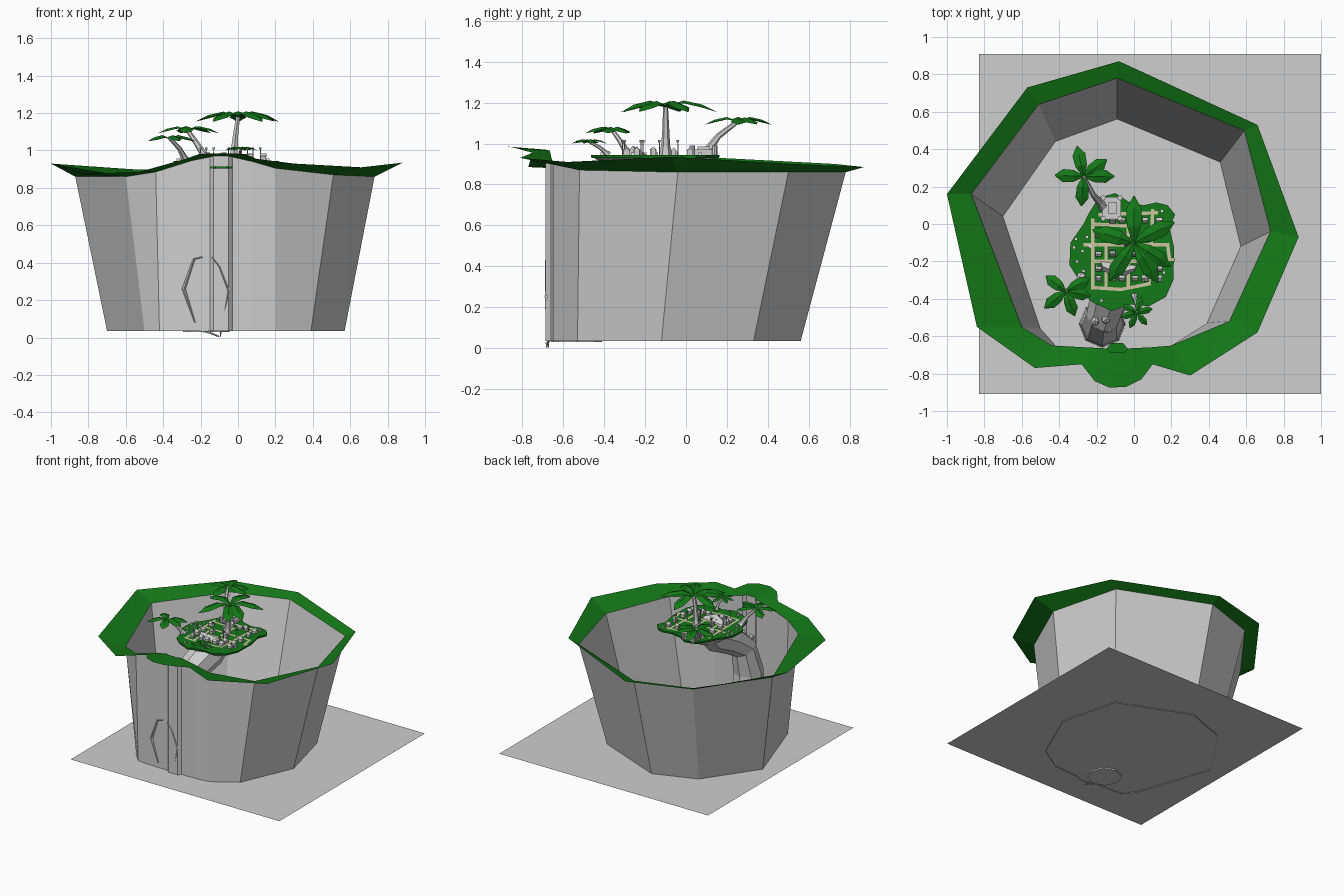
import bpy, bmesh, math, random
from mathutils import Vector, Matrix

if "Cube" in bpy.data.objects:
    bpy.data.objects.remove(bpy.data.objects["Cube"])

random.seed(4)


def material(name, rgb):
    m = bpy.data.materials.new(name)
    m.diffuse_color = (*rgb, 1)
    m.use_nodes = True
    m.node_tree.nodes["Principled BSDF"].inputs["Base Color"].default_value = m.diffuse_color
    return m


ROCK = material("grey rock", (0.62, 0.62, 0.62))
GREEN = material("leaf green", (0.007, 0.19, 0.009))
PATH = material("beige path", (0.62, 0.56, 0.36))
WHITE = material("white stone", (0.9, 0.9, 0.9))
DARK = material("slate roof", (0.28, 0.28, 0.29))


def build(name, verts, faces, mat):
    me = bpy.data.meshes.new(name)
    me.from_pydata([tuple(v) for v in verts], [], faces)
    bm = bmesh.new()
    bm.from_mesh(me)
    bmesh.ops.recalc_face_normals(bm, faces=bm.faces)
    bm.to_mesh(me)
    bm.free()
    me.materials.append(mat)
    ob = bpy.data.objects.new(name, me)
    bpy.context.collection.objects.link(ob)
    return ob


def loft(name, rings, mat, cap_start=False, cap_end=False):
    n = len(rings[0])
    verts = [v for r in rings for v in r]
    faces = [(k*n + i, k*n + (i+1) % n, (k+1)*n + (i+1) % n, (k+1)*n + i)
             for k in range(len(rings)-1) for i in range(n)]
    if cap_start:
        faces.append(tuple(range(n)))
    if cap_end:
        faces.append(tuple(range((len(rings)-1)*n, len(rings)*n)))
    return build(name, verts, faces, mat)


def tube(name, path, radii, mat, sides=6):
    pts = [Vector(p) for p in path]
    rings = []
    for i, p in enumerate(pts):
        d = (pts[min(i+1, len(pts)-1)] - pts[max(i-1, 0)]).normalized()
        side = d.cross(Vector((1, 0, 0))).normalized()
        other = side.cross(d)
        rings.append([p + radii[i]*(side*math.cos(a) + other*math.sin(a))
                      for a in (2*math.pi*k/sides for k in range(sides))])
    return loft(name, rings, mat, True, True)


def box(name, x, y, z, sx, sy, h, mat):
    ring = [(x-sx/2, y-sy/2), (x+sx/2, y-sy/2), (x+sx/2, y+sy/2), (x-sx/2, y+sy/2)]
    return loft(name, [[(a, b, c) for a, b in ring] for c in (z, z+h)], mat, True, True)


# Ground sheet
build("ground", [(-.83, -.91, .04), (1, -.91, .04), (1, .91, .04), (-.83, .91, .04)],
      [(0, 1, 2, 3)], ROCK)

# Cliff wall: top edge, with the foot pulled inwards except along the sheer front
cliff_top = [(-.09, .78, .86), (.59, .50, .86), (.73, -.04, .86), (.51, -.52, .87),
             (.20, -.65, .905), (.08, -.66, .94), (-.03, -.665, .965), (-.05, -.685, .97),
             (-.13, -.685, .97), (-.15, -.665, .965), (-.25, -.66, .945), (-.44, -.65, .885),
             (-.60, -.55, .86), (-.87, .16, .86), (-.51, .64, .86)]
foot = {0: (-.09, .56), 1: (.46, .33), 2: (.57, -.12), 3: (.39, -.53), 11: (-.42, -.65),
        12: (-.50, -.56), 13: (-.70, .04), 14: (-.42, .44)}
cliff_foot = [(*foot.get(i, p[:2]), .035) for i, p in enumerate(cliff_top)]
loft("cliff_wall", [cliff_foot, cliff_top], ROCK)

# Grass rim overhanging the cliff
rim = [(-.08, .87, .885), (.66, .53, .90), (.88, -.07, .935), (.66, -.58, .91),
       (.30, -.81, .93), (.10, -.75, .955), (.04, -.83, .98), (-.04, -.87, .985),
       (-.13, -.875, .985), (-.21, -.84, .98), (-.28, -.75, .955), (-.53, -.77, .885),
       (-.84, -.55, .875), (-1.0, .16, .93), (-.57, .73, .90)]
loft("grass_rim", [cliff_top, rim], GREEN)

# Grass ledge in the front notch, and thin rock slivers on the front face
ledge = [(-.09 + .06*math.cos(i*math.pi/3), -.67 + .04*math.sin(i*math.pi/3)) for i in range(6)]
loft("notch_ledge", [[(x, y, z) for x, y in ledge] for z in (.905, .915)], GREEN, True, True)
tube("rock_sliver_left", [(-.19, -.668, .43), (-.235, -.668, .42), (-.29, -.668, .26), (-.23, -.668, .08)],
     [.003, .006, .01, .003], ROCK, 4)
tube("rock_sliver_right", [(-.14, -.685, .43), (-.10, -.682, .38), (-.05, -.68, .25), (-.09, -.675, .05),
                           (-.095, -.67, .002)], [.003, .006, .01, .006, .002], ROCK, 4)
tube("rock_foot", [(-.20, -.665, .035), (-.15, -.68, .025), (-.10, -.68, .005)], [.003, .006, .004], ROCK, 4)

# Leaning rock column carrying the island
tube("rock_column", [(-.17, -.535, .03), (-.17, -.535, .25), (-.17, -.54, .46), (-.16, -.49, .66),
                     (-.12, -.37, .76), (-.09, -.24, .83), (-.08, -.17, .91)],
     [.125, .12, .11, .095, .11, .12, .12], ROCK, 8)
for i, (x, y, z) in enumerate([(-.21, -.52, .74), (-.15, -.51, .76), (-.14, -.56, .68)]):
    bm = bmesh.new()
    bmesh.ops.create_icosphere(bm, subdivisions=1, radius=.026, matrix=Matrix.Translation((x, y, z)))
    me = bpy.data.meshes.new("boulder")
    bm.to_mesh(me)
    bm.free()
    me.materials.append(ROCK)
    bpy.context.collection.objects.link(bpy.data.objects.new(f"boulder_{i}", me))

# Island: grass slab over a tapering rock underside
TOP = .945
coast = [(-.10, .165), (-.03, .12), (.05, .10), (.12, .115), (.18, .10), (.22, .05), (.19, -.02),
         (.215, -.13), (.21, -.30), (.17, -.39), (.08, -.44), (-.02, -.43), (-.12, -.465),
         (-.22, -.42), (-.28, -.37), (-.30, -.29), (-.345, -.22), (-.34, -.10), (-.27, 0),
         (-.24, .06), (-.19, .14)]


def coast_ring(s, z):
    return [(-.08 + (x+.08)*s, -.17 + (y+.17)*s, z) for x, y in coast]


loft("island_grass", [coast_ring(1, TOP), coast_ring(.99, TOP-.015)], GREEN, True, True)
loft("island_rock", [coast_ring(.96, TOP-.014), coast_ring(.7, .89), coast_ring(.3, .82)], ROCK, False, True)

# Village paths laid on the grass
paths = [(-.22, .02, -.22, -.34), (-.22, -.34, -.07, -.35), (-.07, -.35, .08, -.32),
         (.08, -.32, .10, .07), (-.26, -.11, .18, -.11), (-.15, -.11, -.15, -.33),
         (-.03, -.01, -.03, -.33), (-.22, -.20, .09, -.20), (-.18, .05, .12, .06),
         (.18, -.11, .19, -.19), (.19, -.19, .21, -.19), (-.22, 0, -.05, -.01)]
for i, (x0, y0, x1, y1) in enumerate(paths):
    a, b = Vector((x0, y0, TOP+.004)), Vector((x1, y1, TOP+.004))
    d = (b-a).normalized()*.009
    s = Vector((-d.y, d.x, 0))
    build(f"path_{i}", [a-d-s, b+d-s, b+d+s, a-d+s], [(0, 1, 2, 3)], PATH)


# Gabled houses
def house(name, x, y, w, d, h, roof):
    box(name + "_walls", x, y, TOP, w, d, h, ROCK)
    z, r, u, v = TOP+h, h*.6, w*.56, d*.56
    build(name + "_roof", [(x-u, y-v, z), (x+u, y-v, z), (x+u, y+v, z), (x-u, y+v, z),
                           (x-u, y, z+r), (x+u, y, z+r)],
          [(0, 1, 5, 4), (2, 3, 4, 5), (0, 4, 3), (1, 2, 5), (0, 3, 2, 1)], roof)


n = 0
for x in (-.19, -.115, -.065, .005, .06, .135):
    for y in (-.29, -.24, -.16, -.06, .02):
        if random.random() < .7 and abs(x) + abs(y+.1) > .06:
            house(f"house_{n}", x, y, random.uniform(.024, .036), random.uniform(.022, .032),
                  random.uniform(.016, .026), random.choice([ROCK, ROCK, DARK]))
            n += 1

# Castle at the back of the island
box("castle_keep", -.12, .085, TOP, .10, .12, .025, ROCK)
box("castle_hall", -.115, .085, TOP+.025, .05, .06, .015, ROCK)
for i, (sx, sy) in enumerate([(-1, -1), (1, -1), (1, 1), (-1, 1)]):
    tube(f"castle_tower_{i}", [(-.12+sx*.045, .085+sy*.055, TOP), (-.12+sx*.045, .085+sy*.055, TOP+.045)],
         [.014, .014], ROCK, 8)

# White stones on the western lawn and along the shore
for i, (x, y) in enumerate([(-.31, -.08), (-.305, -.20), (-.275, -.145), (-.25, -.07), (-.235, -.12), (-.32, -.125),
                            (-.27, -.25), (-.175, -.41), (.15, .07), (.16, -.26)]):
    box(f"white_stone_{i}", x, y, TOP, .016, .016, .012, WHITE)

# Lamp posts
for i, (x, y) in enumerate([(-.20, -.22), (-.13, -.13), (.02, -.21), (.08, -.13), (-.05, -.09), (.12, -.04),
                            (-.17, -.31), (.05, -.30)]):
    tube(f"lamp_post_{i}", [(x, y, TOP), (x, y, TOP+.065)], [.003, .002], ROCK, 4)
    box(f"lamp_{i}", x, y, TOP+.06, .013, .013, .012, DARK)


# Palm trees: curved trunk and folded, drooping leaves
def palm(name, base, crown, radius, length, width, angles):
    b, c = Vector(base), Vector(crown)
    bend = Vector((b.x*.55+c.x*.45, b.y*.55+c.y*.45, b.z*.45+c.z*.55))
    bend += (b-c).cross(Vector((0, 0, 1))) * .06
    tube(name + "_trunk", [b, b.lerp(bend, .35), bend, c],
         [radius*1.5, radius, radius*.75, radius*.55], ROCK)
    verts, faces = [], []
    for k, deg in enumerate(angles):
        a = math.radians(deg)
        out, side = Vector((math.cos(a), math.sin(a), 0)), Vector((-math.sin(a), math.cos(a), 0))
        o = len(verts)
        L = length * (1, .93, .97)[k % 3]
        for t, w, z in [(0, .15, 0), (.35, .9, .12), (.72, 1, .04), (1, .08, -.10)]:
            p = c + out*L*t + Vector((0, 0, z*L))
            drop = Vector((0, 0, -.35*w*width))
            verts += [p + side*width*w + drop, p, p - side*width*w + drop]
        for s in range(3):
            for j in range(2):
                q = o + s*3 + j
                faces.append((q, q+1, q+4, q+3))
    build(name + "_leaves", verts, faces, GREEN)


palm("main_palm", (-.025, -.10, TOP), (0, -.10, 1.18), .022, .25, .042, [90, 163, 237, 301, 327, 27])
palm("west_palm", (-.28, -.28, TOP), (-.365, -.36, 1.065), .017, .145, .032, [28, 350, 290, 218, 142])
palm("north_palm", (-.16, .09, TOP), (-.27, .255, 1.11), .02, .165, .035, [102, 178, 266, 0, 36])
palm("small_palm", (0, -.38, TOP), (.015, -.475, 1.01), .012, .09, .018, [75, 150, 195, 245, 310, 15])
